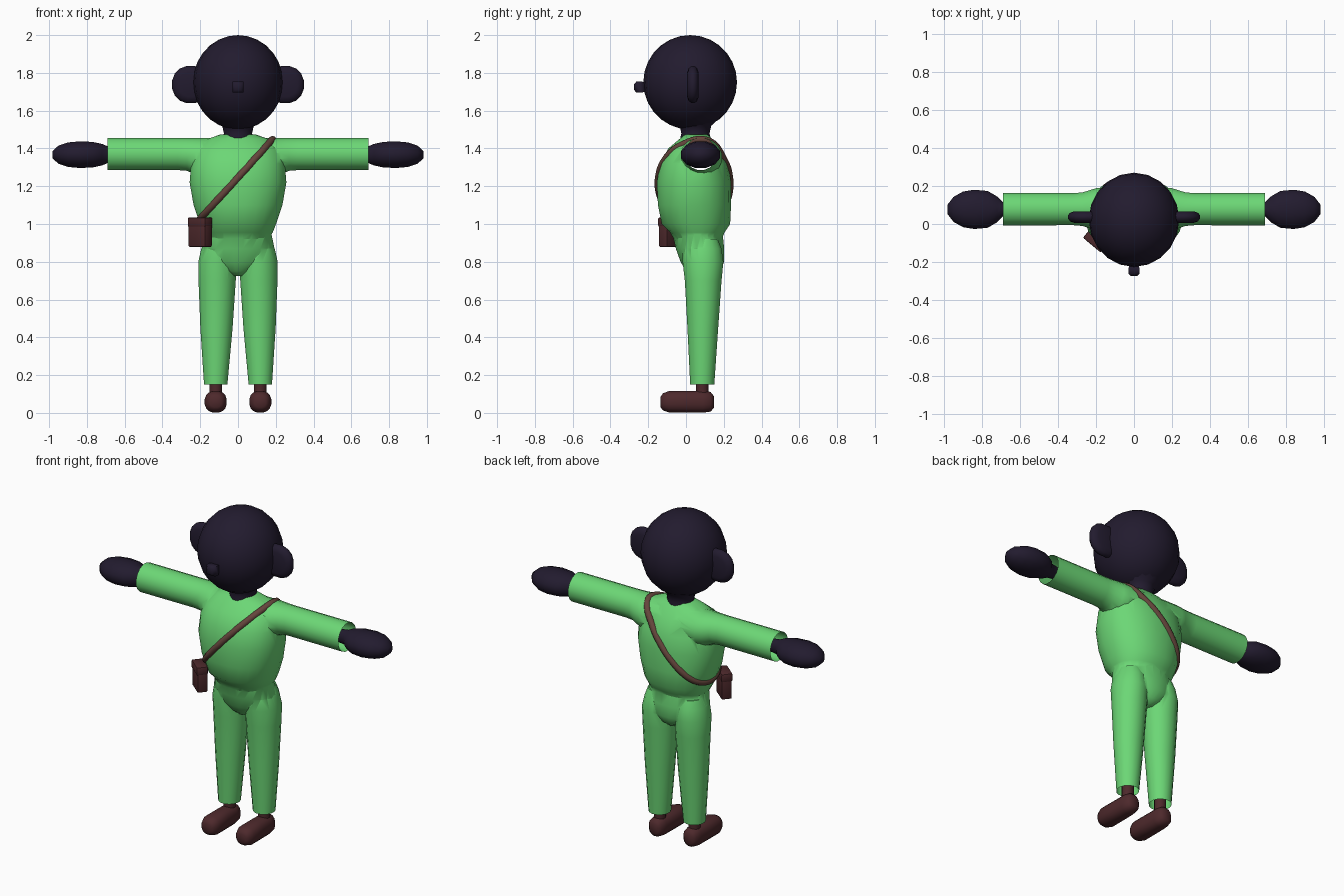
import bpy, bmesh, math
from mathutils import Vector
from mathutils.bvhtree import BVHTree

if "Cube" in bpy.data.objects:
    bpy.data.objects.remove(bpy.data.objects["Cube"])


def material(name, rgb):
    m = bpy.data.materials.new(name)
    m.diffuse_color = (*rgb, 1)
    m.use_nodes = True
    m.node_tree.nodes["Principled BSDF"].inputs["Base Color"].default_value = m.diffuse_color
    return m


SKIN = material("dark_skin", (0.016, 0.011, 0.028))
CLOTH = material("green_cloth", (0.15, 0.68, 0.18))
LEATHER = material("shoe_leather", (0.075, 0.022, 0.025))
STRAP = material("strap_leather", (0.13, 0.06, 0.045))


def add(name, bm, mat, angle=40):
    bmesh.ops.recalc_face_normals(bm, faces=bm.faces[:])
    me = bpy.data.meshes.new(name)
    bm.to_mesh(me)
    bm.free()
    me.materials.append(mat)
    ob = bpy.data.objects.new(name, me)
    bpy.context.collection.objects.link(ob)
    smooth(ob, angle)
    return ob


def smooth(ob, angle):
    bpy.ops.object.select_all(action='DESELECT')
    ob.select_set(True)
    bpy.context.view_layer.objects.active = ob
    bpy.ops.object.shade_smooth_by_angle(angle=math.radians(angle))


def loft(name, rings, mat, axis='z', n=16, power=2.0, angle=40):
    """Closed loft; each ring is (position, min a, max a, min b, max b)."""
    bm = bmesh.new()
    loops = []
    for p, a0, a1, b0, b1 in rings:
        loop = []
        for i in range(n):
            t = 2 * math.pi * (i + 0.5) / n
            c, s = math.cos(t), math.sin(t)
            a = (a0 + a1) / 2 + (a1 - a0) / 2 * math.copysign(abs(c) ** (2 / power), c)
            b = (b0 + b1) / 2 + (b1 - b0) / 2 * math.copysign(abs(s) ** (2 / power), s)
            co = {'x': (p, a, b), 'y': (a, p, b), 'z': (a, b, p)}[axis]
            loop.append(bm.verts.new(co))
        loops.append(loop)
    for l0, l1 in zip(loops, loops[1:]):
        for i in range(n):
            j = (i + 1) % n
            bm.faces.new((l0[i], l0[j], l1[j], l1[i]))
    bm.faces.new(loops[0])
    bm.faces.new(loops[-1])
    return add(name, bm, mat, angle)


# suit: torso, hips, sleeves and trouser legs united into one skin
suit = loft("suit", [(z, -r, r, f, b) for z, r, f, b in (
    (0.92, 0.165, -0.065, 0.19), (0.955, 0.185, -0.085, 0.205),
    (1.00, 0.203, -0.13, 0.235), (1.10, 0.237, -0.15, 0.24),
    (1.22, 0.258, -0.156, 0.24), (1.32, 0.25, -0.138, 0.225),
    (1.40, 0.22, -0.095, 0.185), (1.45, 0.165, -0.035, 0.14),
    (1.475, 0.09, -0.01, 0.115))], CLOTH, n=24, power=2.2)
pieces = [loft("hips", [(z, -r, r, f, b) for z, r, f, b in (
    (0.725, 0.03, 0.03, 0.15), (0.75, 0.09, 0.0, 0.18),
    (0.80, 0.165, -0.03, 0.203), (0.87, 0.195, -0.055, 0.203),
    (0.95, 0.178, -0.073, 0.195), (0.98, 0.17, -0.07, 0.19))], CLOTH, n=24)]
for s in (-1, 1):
    pieces.append(loft("leg", [(z, *sorted((s * i, s * o)), f, b) for z, i, o, f, b in (
        (0.15, 0.055, 0.181, 0.021, 0.151), (0.45, 0.027, 0.201, 0.006, 0.172),
        (0.70, 0.010, 0.211, -0.008, 0.190), (0.80, 0.008, 0.212, -0.02, 0.200),
        (0.87, 0.020, 0.196, -0.02, 0.190), (0.92, 0.04, 0.178, 0.0, 0.17))], CLOTH))
    pieces.append(loft("sleeve", [(s * x, 0.078 - r, 0.078 + r, zb, 1.457) for x, r, zb in (
        (0.02, 0.11, 1.25), (0.19, 0.115, 1.25), (0.225, 0.105, 1.26),
        (0.27, 0.09, 1.28), (0.32, 0.086, 1.284), (0.69, 0.087, 1.284))], CLOTH, 'x'))
for piece in pieces:
    mod = suit.modifiers.new("union", 'BOOLEAN')
    mod.operation, mod.solver, mod.object = 'UNION', 'EXACT', piece
    bpy.ops.object.select_all(action='DESELECT')
    bpy.context.view_layer.objects.active = suit
    suit.select_set(True)
    bpy.ops.object.modifier_apply(modifier=mod.name)
    bpy.data.objects.remove(piece)

# open the cuffs of the sleeves and legs
bm = bmesh.new()
bm.from_mesh(suit.data)
body = BVHTree.FromBMesh(bm)
cuffs = [f for f in bm.faces if all(abs(v.co.x) > 0.685 for v in f.verts)
         or all(v.co.z < 0.155 for v in f.verts)]
bmesh.ops.delete(bm, geom=cuffs, context='FACES')
bm.to_mesh(suit.data)
bm.free()
smooth(suit, 50)

# head, nose and neck
bm = bmesh.new()
bmesh.ops.create_uvsphere(bm, u_segments=20, v_segments=14, radius=1)
bmesh.ops.scale(bm, vec=(0.238, 0.248, 0.25), verts=bm.verts)
bmesh.ops.translate(bm, vec=(0, 0.022, 1.75), verts=bm.verts)
add("head", bm, SKIN, 180)
loft("nose", [(y, -r, r, 1.725 - r, 1.725 + r) for y, r in
              ((-0.21, 0.03), (-0.235, 0.042), (-0.262, 0.042), (-0.275, 0.022))],
     SKIN, 'y', 4, angle=80)
loft("neck", [(z, -r, r, 0.05 - r, 0.05 + r) for z, r in
              ((1.44, 0.085), (1.48, 0.076), (1.52, 0.085), (1.56, 0.13))], SKIN)

for s, side in ((-1, "right"), (1, "left")):
    # round flat ears
    ex = s * 0.250
    loft(side + "_ear", [(y, ex - r, ex + r, 1.738 - r, 1.738 + r) for y, r in (
        (0.006, 0.065), (0.014, 0.088), (0.03, 0.1), (0.044, 0.1),
        (0.058, 0.09), (0.067, 0.065))], SKIN, 'y', 16, 2.2, 70)
    # mitten hands with a thin wrist inside the cuff
    loft(side + "_hand", [(s * x, 0.077 - ry, 0.077 + ry, 1.367 - rz, 1.367 + rz)
                          for x, ry, rz in (
        (0.64, 0.03, 0.04), (0.69, 0.038, 0.046), (0.72, 0.07, 0.059),
        (0.77, 0.1, 0.07), (0.84, 0.107, 0.073), (0.90, 0.097, 0.067),
        (0.95, 0.068, 0.05), (0.982, 0.025, 0.02))], SKIN, 'x', 12, angle=60)
    # ankle and shoe
    cx = s * 0.118
    loft(side + "_ankle", [(z, cx - 0.034, cx + 0.034, 0.052, 0.12)
                           for z in (0.08, 0.25)], LEATHER, n=12)
    loft(side + "_shoe", [(y, cx - r, cx + r, lo, hi) for y, r, lo, hi in (
        (-0.135, 0.03, 0.03, 0.085), (-0.122, 0.046, 0.012, 0.105),
        (-0.09, 0.059, 0.002, 0.116), (0.0, 0.055, 0.0, 0.118),
        (0.09, 0.053, 0.0, 0.118), (0.13, 0.045, 0.006, 0.112),
        (0.147, 0.028, 0.025, 0.09))], LEATHER, 'y', 16, 2.4, 60)

# shoulder strap following the suit along a slanted plane
curve = bpy.data.curves.new("strap", 'CURVE')
curve.dimensions = '3D'
curve.bevel_depth, curve.bevel_resolution, curve.resolution_u = 0.02, 2, 3
spline = curve.splines.new('NURBS')
N = 28
spline.points.add(N - 1)
origin = Vector((0.0, 0.05, 1.245))
slope = Vector((0.40, 0, 0.44)).normalized()
for i in range(N):
    t = 2 * math.pi * i / N
    ray = slope * math.cos(t) + Vector((0, math.sin(t), 0))
    hit = body.ray_cast(origin, ray)[0]
    spline.points[i].co = (*(hit - ray * 0.005), 1)
spline.use_cyclic_u = True
spline.order_u = 4
strap = bpy.data.objects.new("strap", curve)
curve.materials.append(STRAP)
bpy.context.collection.objects.link(strap)

# pouch and its flap, turned to face outward
for name, size, z, out in (("pouch", (0.118, 0.06, 0.155), 0.955, 0),
                           ("pouch_flap", (0.122, 0.066, 0.05), 1.01, 0.001)):
    bm = bmesh.new()
    bmesh.ops.create_cube(bm, size=1)
    bmesh.ops.scale(bm, vec=size, verts=bm.verts)
    bmesh.ops.bevel(bm, geom=bm.edges[:], offset=0.008, segments=2, affect='EDGES', profile=0.5)
    ob = add(name, bm, LEATHER)
    ob.location = (-0.2 - out, -0.085 - out, z)
    ob.rotation_euler.z = math.radians(-40)
